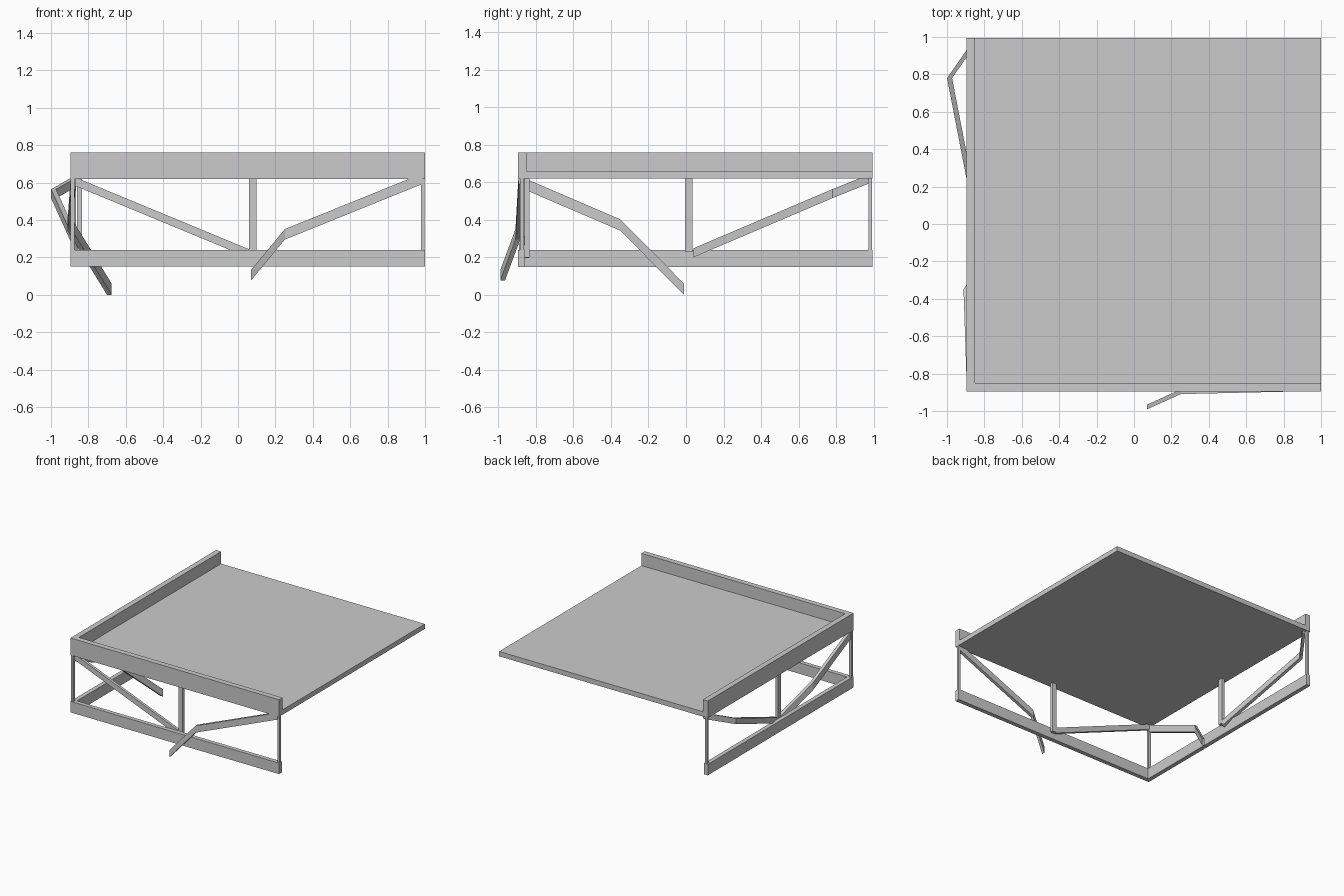
import bpy
from mathutils import Vector

if "Cube" in bpy.data.objects:
    bpy.data.objects.remove(bpy.data.objects["Cube"])


def mesh_object(name, verts, faces):
    mesh = bpy.data.meshes.new(name)
    mesh.from_pydata(verts, [], faces)
    mesh.update()
    obj = bpy.data.objects.new(name, mesh)
    bpy.context.collection.objects.link(obj)
    return obj


def beam(name, points, across, thick, height):
    """Plank following points; each section is thick along 'across' and upright in z."""
    a, h = Vector(across) * thick / 2, Vector((0, 0, height / 2))
    verts, faces = [], []
    for p in map(Vector, points):
        verts += [p - a - h, p + a - h, p + a + h, p - a + h]
    for s in range(len(points) - 1):
        for i in range(4):
            j = (i + 1) % 4
            faces.append((4 * s + i, 4 * s + j, 4 * s + 4 + j, 4 * s + 4 + i))
    n = len(verts)
    faces += [(3, 2, 1, 0), (n - 4, n - 3, n - 2, n - 1)]
    obj = mesh_object(name, verts, faces)
    # consistent outward normals
    import bmesh
    bm = bmesh.new()
    bm.from_mesh(obj.data)
    bmesh.ops.recalc_face_normals(bm, faces=bm.faces)
    bm.to_mesh(obj.data)
    bm.free()
    return obj


def box(name, x, y, z):
    ym, zm = sum(y) / 2, sum(z) / 2
    return beam(name, [(x[0], ym, zm), (x[1], ym, zm)], (0, 1, 0), y[1] - y[0], z[1] - z[0])


X, Y = (1, 0, 0), (0, 1, 0)
LO, XE, YE = -0.895, 1.0, 0.995      # outer corner and far ends

# Flat slab with raised kerbs on two sides
box("slab", (-0.85, XE), (-0.85, YE), (0.62, 0.66))
box("front_kerb", (LO, XE), (LO, -0.85), (0.62, 0.76))
box("left_kerb", (LO, -0.85), (-0.85, YE), (0.62, 0.76))

# Lower rails
box("front_lower_rail", (LO, XE), (LO, -0.86), (0.15, 0.24))
box("left_lower_rail", (LO, -0.86), (-0.86, YE), (0.15, 0.24))

# Corner, end and middle posts
box("corner_post", (LO, -0.873), (-0.89, -0.868), (0.24, 0.62))
box("front_end_post", (0.978, 0.998), (-0.885, -0.865), (0.24, 0.62))
box("left_end_post", (-0.885, -0.865), (0.972, 0.992), (0.24, 0.62))
box("front_middle_post", (0.06, 0.10), (-0.86, -0.835), (0.20, 0.62))
box("left_middle_post", (-0.86, -0.835), (-0.005, 0.035), (0.23, 0.62))

# Braces: one intact, three bent out of place
beam("front_brace", [(-0.87, -0.868, 0.605), (0.06, -0.848, 0.22)], Y, 0.022, 0.046)
beam("front_bent_brace",
     [(0.985, -0.88, 0.62), (0.25, -0.897, 0.323), (0.07, -0.978, 0.105)], Y, 0.025, 0.056)
beam("left_bent_brace_front",
     [(-0.882, -0.86, 0.592), (-0.899, -0.35, 0.373), (-0.688, -0.01, 0.03)], X, 0.025, 0.06)
beam("left_bent_brace_back",
     [(-0.85, 0.975, 0.618), (-0.986, 0.78, 0.54), (-0.843, 0.04, 0.225)], X, 0.027, 0.048)
